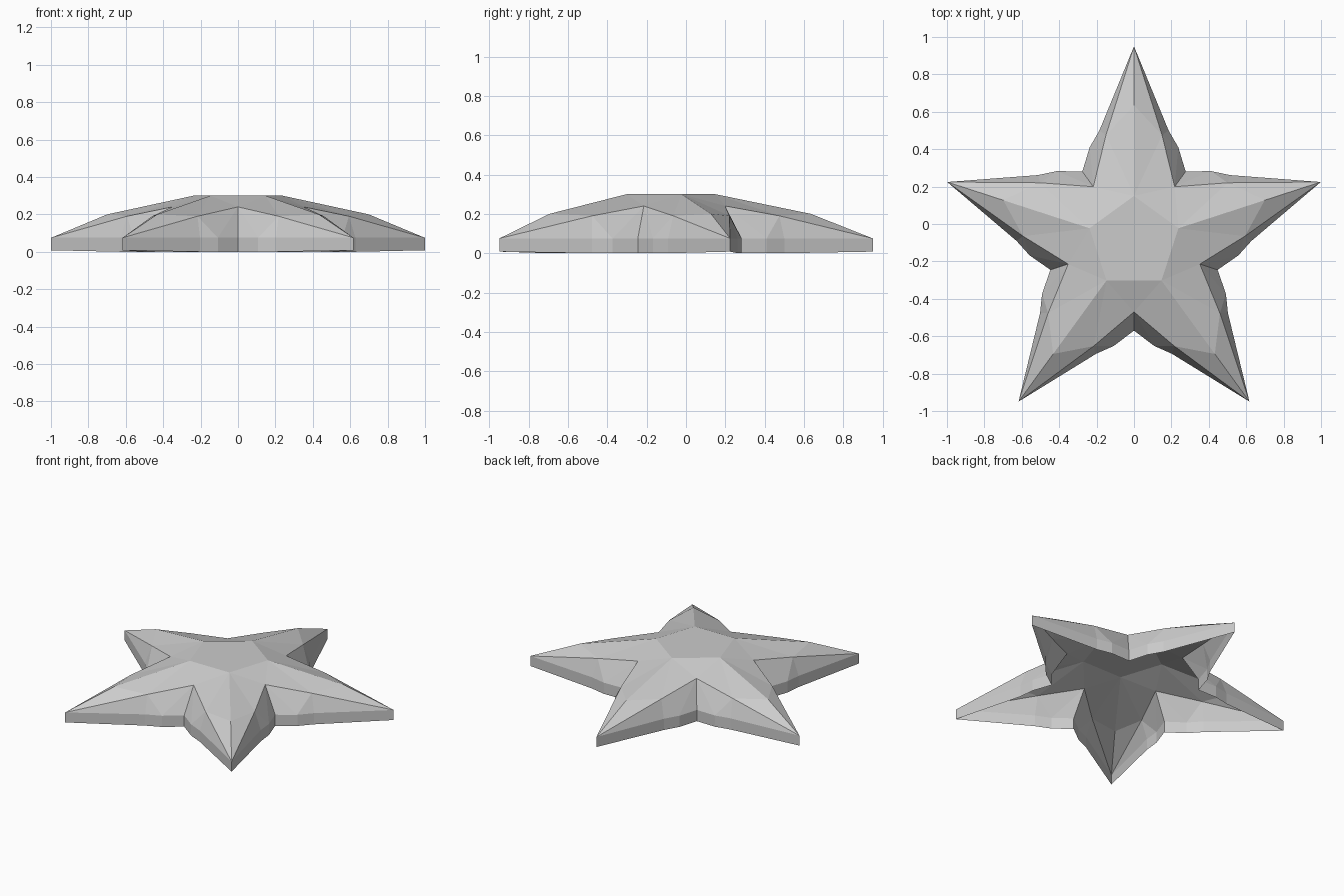
import bpy, bmesh, math

if "Cube" in bpy.data.objects:
    bpy.data.objects.remove(bpy.data.objects["Cube"])

CY = -0.10                       # star centre in y
bm = bmesh.new()
cache = {}

def vert(p):
    key = tuple(round(c, 4) + 0.0 for c in p)
    if key not in cache:
        cache[key] = bm.verts.new(key)
    return cache[key]

def arm_point(angle, along, side, z):
    """Point given by distance along an arm axis and offset sideways."""
    s, c = math.sin(angle), math.cos(angle)
    return vert((along * s + side * c, CY + along * c - side * s, z))

def face(vs, flip):
    f = bm.faces.new(vs[::-1] if flip else vs)
    f.smooth = False

C36, S36 = math.cos(math.pi / 5), math.sin(math.pi / 5)
top = []
for i in range(5):
    a = i * math.tau / 5
    peak = arm_point(a, 0.25, 0, 0.30)
    ridge = arm_point(a, 0.735, 0, 0.20)
    tip = arm_point(a, 1.05, 0, 0.075)
    tip_low = arm_point(a, 1.05, 0, 0.008)
    top.append(peak)
    for s in (1, -1):
        valley = arm_point(a, 0.37 * C36, s * 0.37 * S36, 0.24)
        edge = arm_point(a, 0.575, s * 0.15, 0.19)
        # outline of the rim from valley to tip, upper and lower
        outline = ((0.47 * C36, 0.47 * S36), (0.51, 0.237), (0.60, 0.185))
        up = [arm_point(a, u, s * w, 0.075) for u, w in outline] + [tip]
        low = [arm_point(a, u, s * w, 0.0) for u, w in outline] + [tip_low]
        flip = s < 0
        # upper arm
        face([peak, ridge, edge], flip)
        face([peak, edge, valley], flip)
        face([ridge, tip, edge], flip)
        # flank
        face([valley, edge, up[1]], flip)
        face([valley, up[1], up[0]], flip)
        face([edge, up[2], up[1]], flip)
        face([edge, tip, up[2]], flip)
        # rim wall, open underneath
        for k in range(3):
            face([up[k], up[k + 1], low[k + 1], low[k]], flip)

# flat centre and the webs between arms
bm.faces.new(top)
for i in range(5):
    m = (i + 0.5) * math.tau / 5
    bm.faces.new([top[i], arm_point(m, 0.37, 0, 0.24), top[(i + 1) % 5]])

bmesh.ops.recalc_face_normals(bm, faces=bm.faces[:])
bm.faces.ensure_lookup_table()
if max(bm.faces, key=lambda f: f.calc_center_median().z).normal.z < 0:
    bmesh.ops.reverse_faces(bm, faces=bm.faces[:])

mesh = bpy.data.meshes.new("starfish_shell")
bm.to_mesh(mesh)
bm.free()
bpy.context.collection.objects.link(bpy.data.objects.new("starfish_shell", mesh))
